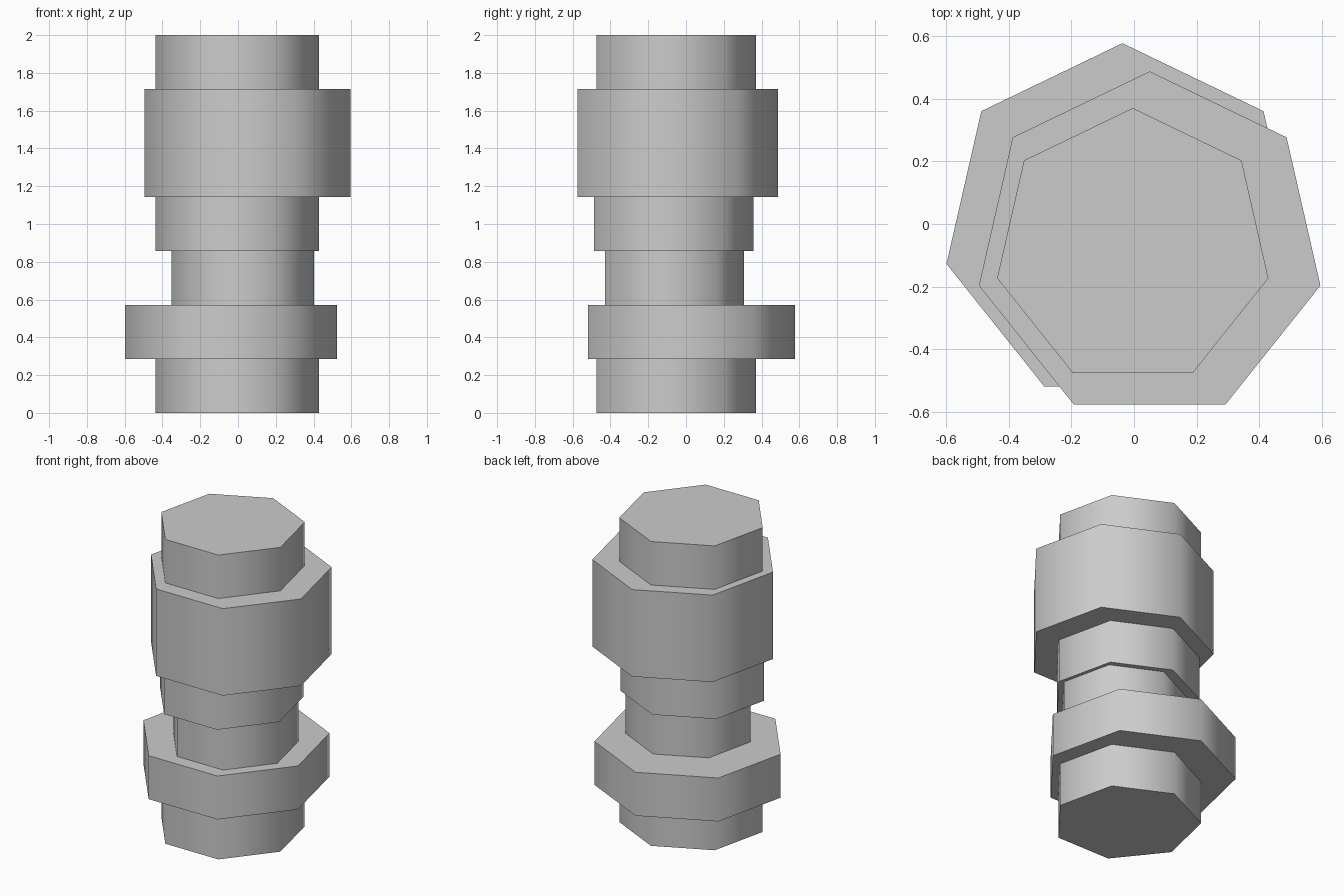
import bpy, math

if "Cube" in bpy.data.objects:
    bpy.data.objects.remove(bpy.data.objects["Cube"])

SIDES = 7
STEP = 2 / 7  # every section is a whole number of steps tall


def section(name, radius, x, y, start, steps):
    """Upright seven-sided prism with one corner pointing to +y."""
    height = steps * STEP
    bpy.ops.mesh.primitive_cylinder_add(
        vertices=SIDES, radius=radius, depth=height,
        location=(x, y, start * STEP + height / 2))
    obj = bpy.context.object
    obj.name = name
    # soft shading around the sides, sharp edges at the caps
    bpy.ops.object.shade_smooth_by_angle(angle=math.radians(60))


# name, radius, centre x, centre y, first step, number of steps
section("base", 0.444, -0.004, -0.074, 0, 1)
section("lower_flange", 0.576, -0.037, 0.001, 1, 1)
section("neck", 0.387, 0.025, -0.081, 2, 1)
section("collar", 0.444, -0.004, -0.087, 3, 1)
section("main_drum", 0.559, 0.050, -0.072, 4, 2)
section("top_cap", 0.444, -0.004, -0.074, 6, 1)
